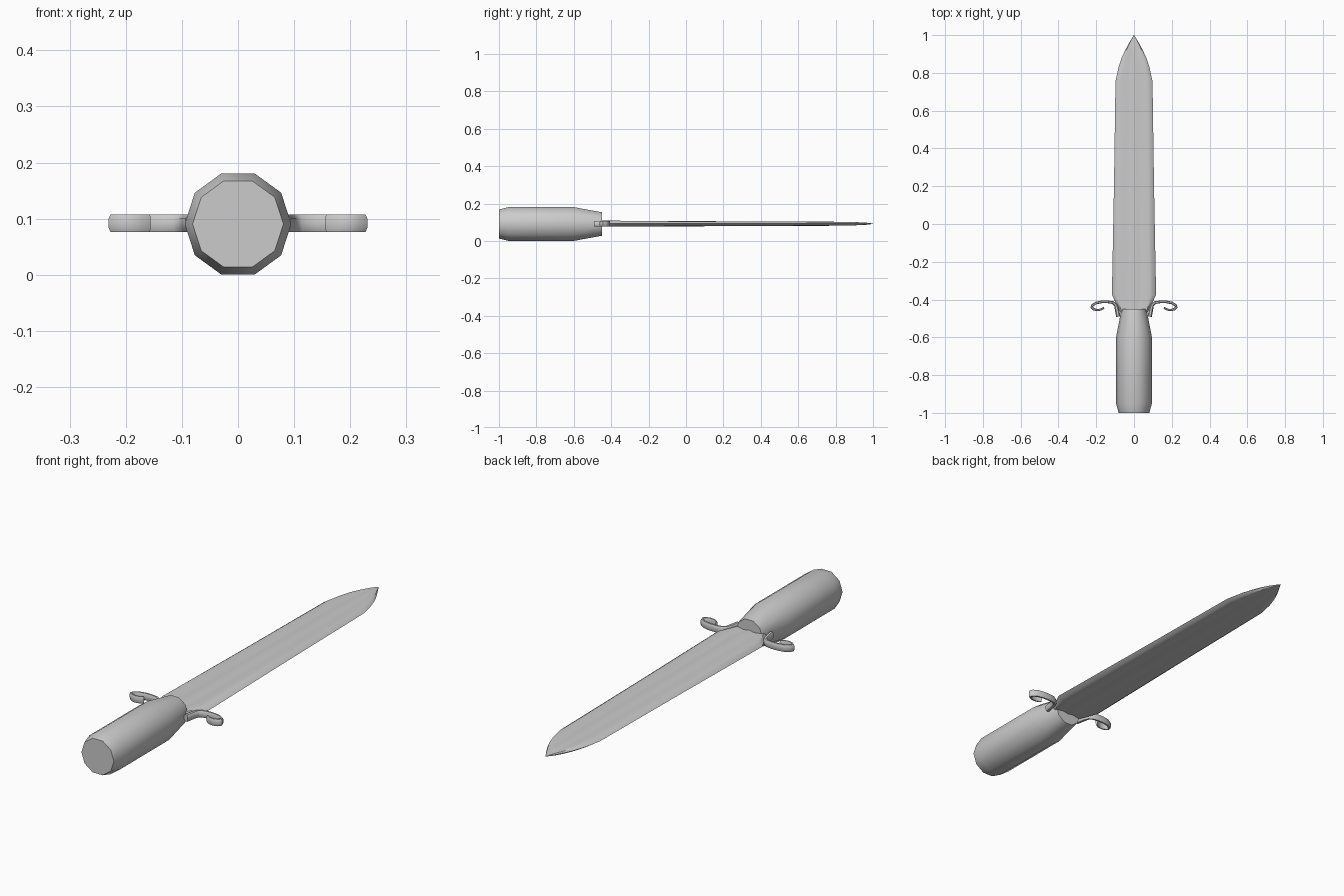
import bpy, bmesh, math
from mathutils import Vector

if "Cube" in bpy.data.objects:
    bpy.data.objects.remove(bpy.data.objects["Cube"])

steel = bpy.data.materials.new("plain_grey")
steel.diffuse_color = (0.6, 0.6, 0.6, 1)
steel.use_nodes = True
steel.node_tree.nodes["Principled BSDF"].inputs["Base Color"].default_value = steel.diffuse_color


def loft(name, rings, smooth=40):
    """Skin a list of equal-length point rings and cap both ends."""
    bm = bmesh.new()
    rows = [[bm.verts.new(p) for p in ring] for ring in rings]
    n = len(rows[0])
    for a, b in zip(rows, rows[1:]):
        for i in range(n):
            j = (i + 1) % n
            bm.faces.new((a[i], a[j], b[j], b[i]))
    bm.faces.new(rows[0])
    bm.faces.new(rows[-1])
    bmesh.ops.remove_doubles(bm, verts=bm.verts, dist=0.00002)
    bmesh.ops.recalc_face_normals(bm, faces=bm.faces)
    me = bpy.data.meshes.new(name)
    bm.to_mesh(me)
    bm.free()
    me.materials.append(steel)
    ob = bpy.data.objects.new(name, me)
    bpy.context.collection.objects.link(ob)
    bpy.ops.object.select_all(action='DESELECT')
    ob.select_set(True)
    bpy.context.view_layer.objects.active = ob
    bpy.ops.object.shade_smooth_by_angle(angle=math.radians(smooth))
    return ob


# Ten-sided handle: (y, radius)
handle = [(-1.0, 0.081), (-0.95, 0.095), (-0.6, 0.095), (-0.45, 0.066)]
loft("handle", [[(r * math.cos(k * math.tau / 10), y, 0.0905 + r * math.sin(k * math.tau / 10))
                 for k in range(10)] for y, r in handle])

# Blade: shallow grooved section swept along (y, half width, half thickness)
half = [(1, 0), (0.86, 0.8), (0.7, 1), (0.4, 0.7), (0.2, 0.75), (0, 1)]
top = half + [(-x, z) for x, z in half[-2::-1]]
section = top + [(x, -z) for x, z in top[-2:0:-1]]
blade = [(-0.48, 0.066, 0.016), (-0.44, 0.086, 0.016), (-0.375, 0.117, 0.016),
         (0.2, 0.106, 0.013), (0.755, 0.098, 0.011), (0.83, 0.082, 0.010),
         (0.88, 0.065, 0.009), (0.92, 0.047, 0.008), (0.96, 0.025, 0.006), (1.0, 0.001, 0.001)]
loft("blade", [[(x * w, y, 0.092 + z * t) for x, z in section] for y, w, t in blade], 30)

# Scrolled guard arms: (x, y, ribbon thickness) in plan, mirrored
scroll = [(0.083, -0.49, 0.022), (0.09, -0.455, 0.022), (0.097, -0.428, 0.018),
          (0.112, -0.416, 0.015), (0.14, -0.412, 0.014), (0.17, -0.412, 0.014),
          (0.2, -0.418, 0.014), (0.22, -0.43, 0.014), (0.224, -0.441, 0.014),
          (0.213, -0.451, 0.013), (0.195, -0.456, 0.012), (0.175, -0.453, 0.011),
          (0.158, -0.443, 0.009)]
profile = [(-0.5, -0.008), (-0.25, -0.0155), (0.25, -0.0155), (0.5, -0.008),
           (0.5, 0.008), (0.25, 0.0155), (-0.25, 0.0155), (-0.5, 0.008)]
pts = [Vector(p[:2]) for p in scroll]
for side, s in (("left", -1), ("right", 1)):
    rings = []
    for i, p in enumerate(pts):
        d = (pts[min(i + 1, len(pts) - 1)] - pts[max(i - 1, 0)]).normalized()
        nrm = Vector((-d.y, d.x)) * scroll[i][2]
        rings.append([(s * (p.x + nrm.x * u), p.y + nrm.y * u, 0.092 + v) for u, v in profile])
    loft("guard_" + side, rings)
